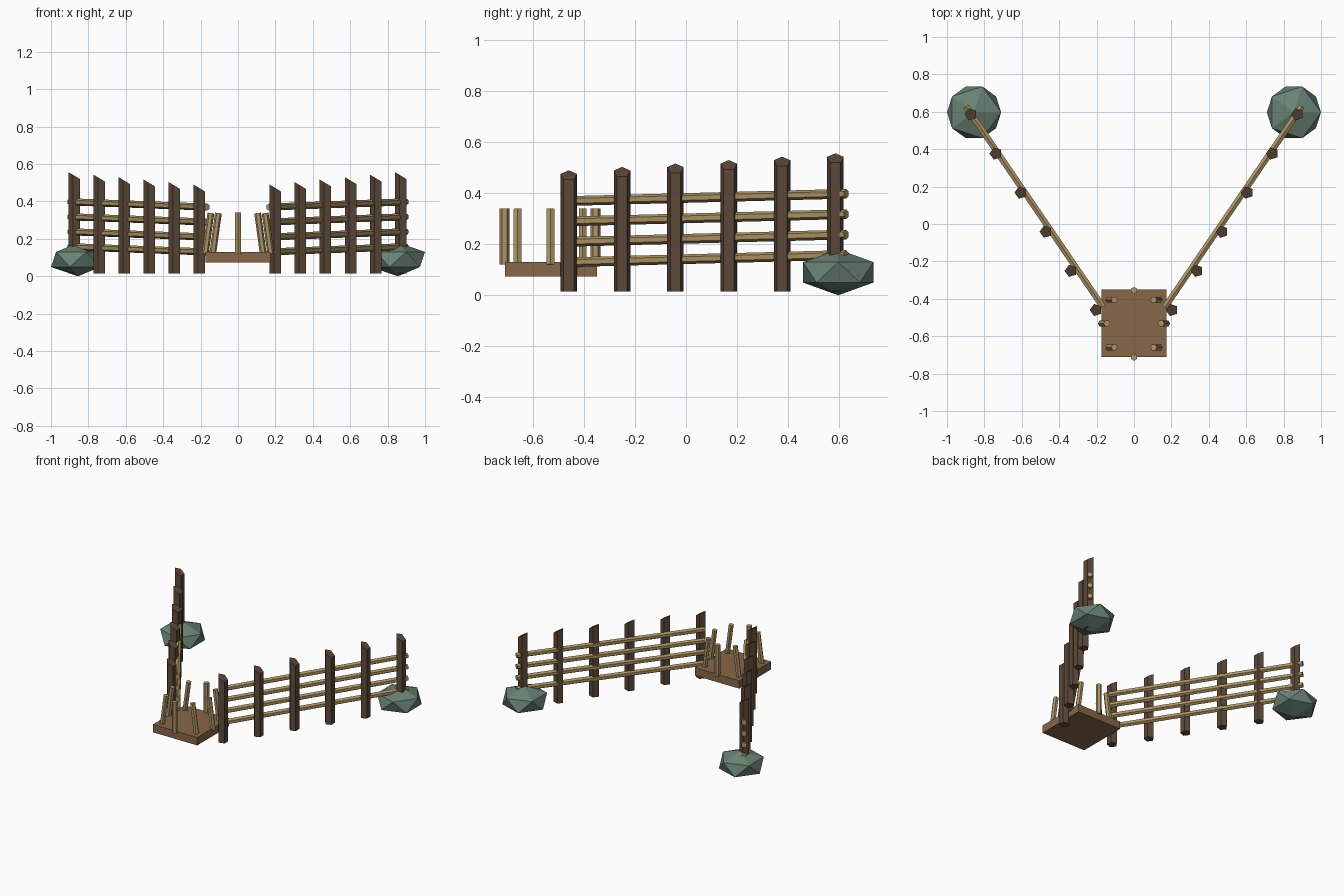
import bpy
import math
from mathutils import Vector

cube = bpy.data.objects.get("Cube")
if cube:
    bpy.data.objects.remove(cube, do_unlink=True)


def make_material(name, rgb):
    mat = bpy.data.materials.new(name)
    mat.use_nodes = True
    color = (*rgb, 1.0)
    mat.diffuse_color = color
    mat.node_tree.nodes["Principled BSDF"].inputs["Base Color"].default_value = color
    return mat


DARK_WOOD = make_material("dark wood", (0.108, 0.066, 0.04))
PLANK_WOOD = make_material("plank wood", (0.25, 0.135, 0.067))
PALE_WOOD = make_material("pale wood", (0.43, 0.3, 0.13))
STONE = make_material("green stone", (0.14, 0.225, 0.175))


def finish(name, mat):
    obj = bpy.context.object
    obj.name = name
    obj.data.materials.append(mat)
    return obj


def pole(name, start, end, radius, sides, mat):
    """Straight faceted pole between two points."""
    a, b = Vector(start), Vector(end)
    axis = b - a
    bpy.ops.mesh.primitive_cylinder_add(vertices=sides, radius=radius, depth=axis.length,
                                        location=(a + b) / 2)
    obj = finish(name, mat)
    if axis.x or axis.y:
        obj.rotation_euler = axis.to_track_quat("Z", "Y").to_euler()
    return obj


def fence_post(name, x, y, peak):
    """Five-sided post with its top cut at a slant, highest towards -x."""
    base, radius = 0.015, 0.034
    obj = pole(name, (x, y, base), (x, y, peak), radius, 5, DARK_WOOD)
    turn = math.pi / 2
    for v in obj.data.vertices:
        px, py = v.co.x, v.co.y
        v.co.x = px * math.cos(turn) - py * math.sin(turn)
        v.co.y = px * math.sin(turn) + py * math.cos(turn)
        if v.co.z > 0:
            v.co.z -= 0.6 * (v.co.x + radius)


# Platform
bpy.ops.mesh.primitive_cube_add(size=1, location=(0, -0.53, 0.102))
platform = finish("platform", PLANK_WOOD)
platform.scale = (0.35, 0.36, 0.056)

# Upright stakes at the front and back of the platform
for label, y in (("front", -0.712), ("back", -0.355)):
    pole(f"{label}_stake", (0, y, 0.12), (0, y, 0.34), 0.019, 6, PALE_WOOD)

for label, side in (("left", 1), ("right", -1)):
    # Side stakes leaning inwards
    for i, (x, y) in enumerate(((0.105, -0.66), (0.145, -0.532), (0.105, -0.405))):
        pole(f"{label}_stake_{i + 1}", (side * (x + 0.03), y, 0.12),
             (side * x, y, 0.338), 0.018, 6, PALE_WOOD)

    # Fence posts, growing taller outwards
    for i in range(6):
        t = i / 5
        fence_post(f"{label}_post_{i + 1}", side * (0.203 + 0.67 * t),
                   -0.46 + 1.046 * t, 0.49 + 0.067 * t)

    # Fence rails
    for i in range(4):
        z = 0.13 + 0.08 * i
        pole(f"{label}_rail_{i + 1}", (side * 0.165, -0.445, z),
             (side * 0.898, 0.628, z + 0.028), 0.019, 6, PALE_WOOD)

    # Anchor boulder
    bpy.ops.mesh.primitive_ico_sphere_add(subdivisions=1, radius=1,
                                          location=(side * 0.855, 0.597, 0.09))
    boulder = finish(f"{label}_boulder", STONE)
    boulder.scale = (0.162, 0.162, 0.09)
